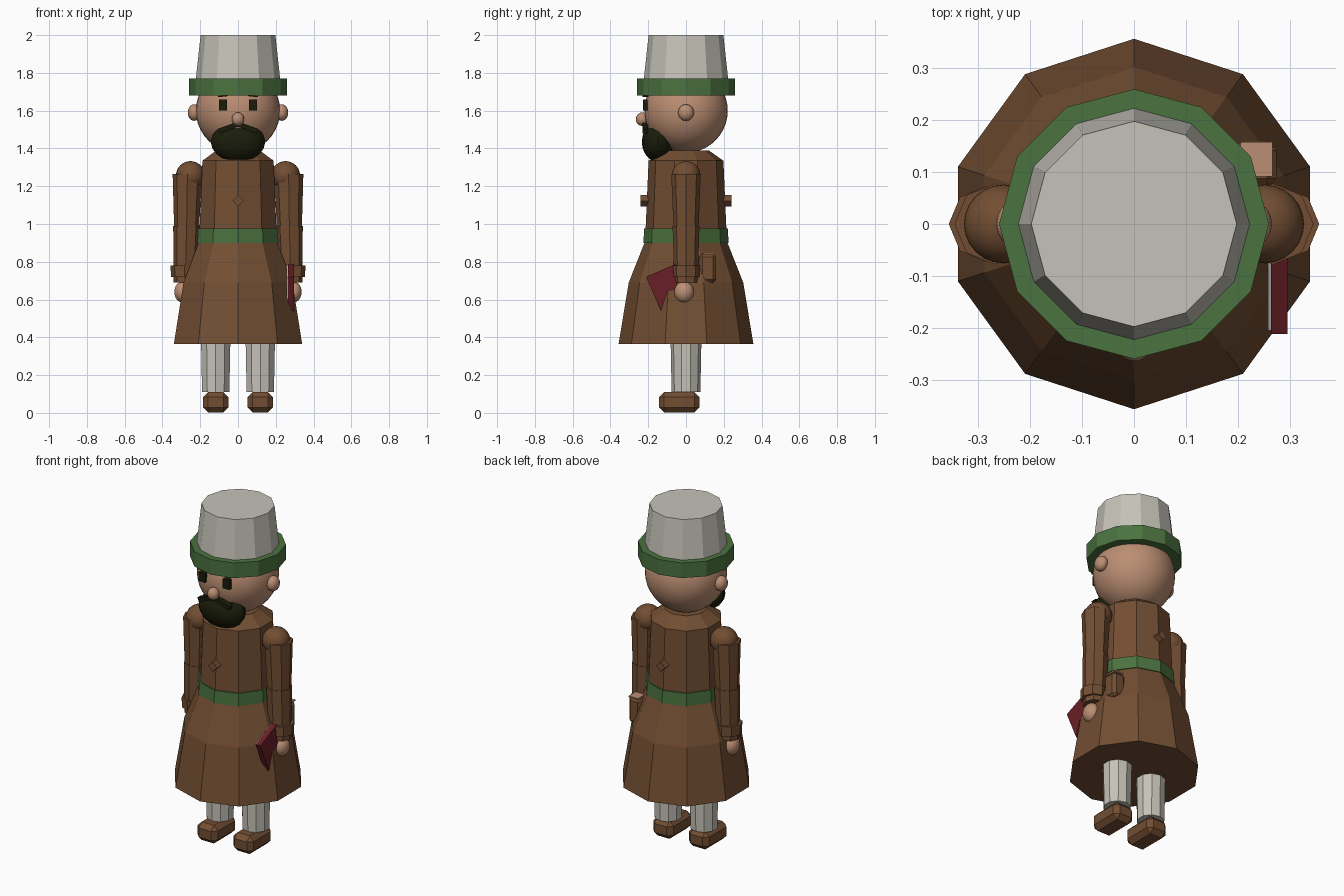
import bpy, bmesh, math
from mathutils import Matrix, Vector

if "Cube" in bpy.data.objects:
    bpy.data.objects.remove(bpy.data.objects["Cube"])


def mat(name, rgb):
    m = bpy.data.materials.new(name)
    m.diffuse_color = (*rgb, 1)
    m.use_nodes = True
    m.node_tree.nodes["Principled BSDF"].inputs["Base Color"].default_value = m.diffuse_color
    return m


BROWN = mat("coat_brown", (0.17, 0.076, 0.032))
GREEN = mat("trim_green", (0.07, 0.17, 0.05))
GREY = mat("pale_grey", (0.56, 0.545, 0.48))
SKIN = mat("skin", (0.50, 0.27, 0.17))
DARK = mat("beard_dark", (0.011, 0.012, 0.003))
RED = mat("book_red", (0.14, 0.014, 0.02))


def finish(bm, name, m, smooth=False):
    bmesh.ops.recalc_face_normals(bm, faces=bm.faces)
    for f in bm.faces:
        f.smooth = smooth
    me = bpy.data.meshes.new(name)
    bm.to_mesh(me)
    bm.free()
    me.materials.append(m)
    ob = bpy.data.objects.new(name, me)
    bpy.context.collection.objects.link(ob)
    return ob


def lathe(name, m, rings, sides, x=0.0, start=90):
    """Stack of n-sided rings (radius, z), or (radius, z, x), capped at both ends."""
    bm = bmesh.new()
    loops = []
    for ring in rings:
        r, z = ring[:2]
        cx = ring[2] if len(ring) > 2 else x
        angs = [math.radians(start + 360 * i / sides) for i in range(sides)]
        loops.append([bm.verts.new((cx + r * math.cos(a), r * math.sin(a), z)) for a in angs])
    for a, b in zip(loops, loops[1:]):
        for i in range(sides):
            j = (i + 1) % sides
            bm.faces.new((a[i], a[j], b[j], b[i]))
    bm.faces.new(loops[0])
    bm.faces.new(loops[-1])
    return finish(bm, name, m)


def ball(name, m, loc, radii, u=24, v=16, smooth=True):
    bm = bmesh.new()
    bmesh.ops.create_uvsphere(bm, u_segments=u, v_segments=v, radius=1)
    bm.transform(Matrix.Translation(loc) @ Matrix.Diagonal((*radii, 1)))
    return finish(bm, name, m, smooth)


def box(name, m, loc, size, axis="Y", deg=0, bevel=0):
    bm = bmesh.new()
    bmesh.ops.create_cube(bm, size=1)
    bm.transform(Matrix.Diagonal((*size, 1)))
    if bevel:
        bmesh.ops.bevel(bm, geom=bm.edges[:], offset=bevel, segments=1, affect="EDGES")
    bm.transform(Matrix.Translation(loc) @ Matrix.Rotation(math.radians(deg), 4, axis))
    return finish(bm, name, m)


def slab(name, m, pts, x0, x1):
    """Side profile (y, z) extruded along x."""
    bm = bmesh.new()
    f = bm.faces.new([bm.verts.new((x0, y, z)) for y, z in pts])
    g = bmesh.ops.extrude_face_region(bm, geom=[f])["geom"]
    bmesh.ops.translate(bm, vec=(x1 - x0, 0, 0), verts=[e for e in g if isinstance(e, bmesh.types.BMVert)])
    return finish(bm, name, m)


# Coat, belt and through-toggle
lathe("coat_skirt", BROWN, [(0.357, 0.365), (0.303, 0.69), (0.22, 0.9)], 10)
lathe("belt", GREEN, [(0.225, 0.9), (0.222, 0.975)], 10)
lathe("coat_body", BROWN, [(0.214, 0.97), (0.198, 1.335), (0.12, 1.39)], 10)
box("toggle", BROWN, (0, 0, 1.123), (0.042, 0.48, 0.042), "Y", 45)

# Head and hat
ball("head", SKIN, (0, 0, 1.60), (0.223, 0.221, 0.223), 32, 20)
ball("nose", SKIN, (0, -0.232, 1.555), (0.033, 0.033, 0.036), 16, 10)
lathe("hat_brim", GREEN, [(0.26, 1.68), (0.26, 1.77)], 12)
lathe("hat_crown", GREY, [(0.224, 1.76), (0.198, 2.0)], 12)

# Beard: faceted ball trimmed flat on top
beard = bmesh.new()
bmesh.ops.create_uvsphere(beard, u_segments=16, v_segments=10, radius=1)
beard.transform(Matrix.Translation((0, -0.148, 1.435)) @ Matrix.Diagonal((0.144, 0.086, 0.106, 1)))
cut = bmesh.ops.bisect_plane(beard, geom=beard.verts[:] + beard.edges[:] + beard.faces[:],
                             plane_co=(0, 0, 1.505), plane_no=(0, 0, 1), clear_outer=True)
bmesh.ops.holes_fill(beard, edges=[e for e in beard.edges if e.is_boundary])
finish(beard, "beard", DARK, True)
bpy.context.view_layer.objects.active = bpy.data.objects["beard"]
bpy.data.objects["beard"].select_set(True)
bpy.ops.object.shade_smooth_by_angle()

for s, side in ((-1, "left"), (1, "right")):
    # Face details
    box(side + "_eye", DARK, (s * 0.08, -0.216, 1.63), (0.042, 0.024, 0.056))
    box(side + "_eyebrow", DARK, (s * 0.08, -0.214, 1.683), (0.055, 0.03, 0.018), "Y", s * 6)
    box(side + "_moustache", DARK, (s * 0.052, -0.216, 1.51), (0.105, 0.03, 0.026), "Y", s * 20)
    ball(side + "_ear", SKIN, (s * 0.232, 0, 1.59), (0.034, 0.042, 0.044), 16, 10)

    # Arms
    ball(side + "_shoulder", BROWN, (s * 0.252, 0, 1.258), (0.076, 0.076, 0.075))
    lathe(side + "_upper_arm", BROWN,
          [(0.066, 0.975, s * 0.272), (0.078, 1.265, s * 0.268)], 8, start=0)
    lathe(side + "_forearm", BROWN,
          [(0.062, 0.69, s * 0.279), (0.071, 0.99, s * 0.272)], 8, start=0)
    lathe(side + "_cuff", BROWN,
          [(0.071, 0.72, s * 0.284), (0.073, 0.78, s * 0.284)], 8, start=0)
    ball(side + "_hand", SKIN, (s * 0.292, -0.01, 0.64), (0.045, 0.052, 0.056))

    # Legs and shoes
    lathe(side + "_leg", GREY, [(0.076, 0.11), (0.083, 0.45)], 10, s * 0.118)
    box(side + "_shoe", BROWN, (s * 0.118, -0.036, 0.056), (0.134, 0.214, 0.108), bevel=0.027)

# Book held in the hand, covers around pale pages
page = [(-0.205, 0.72), (-0.04, 0.79), (-0.04, 0.655), (-0.10, 0.645), (-0.132, 0.55)]
cover = [(-0.212, 0.72), (-0.035, 0.797), (-0.035, 0.65), (-0.10, 0.645), (-0.132, 0.54)]
slab("book", RED, cover, 0.264, 0.296)
slab("book_pages", GREY, page, 0.258, 0.264)

# Hip pouch with a lighter flap top
box("hip_pouch", BROWN, (0.232, 0.115, 0.765), (0.085, 0.09, 0.155), bevel=0.018)
box("pouch_flap", SKIN, (0.236, 0.125, 0.843), (0.062, 0.066, 0.008))
